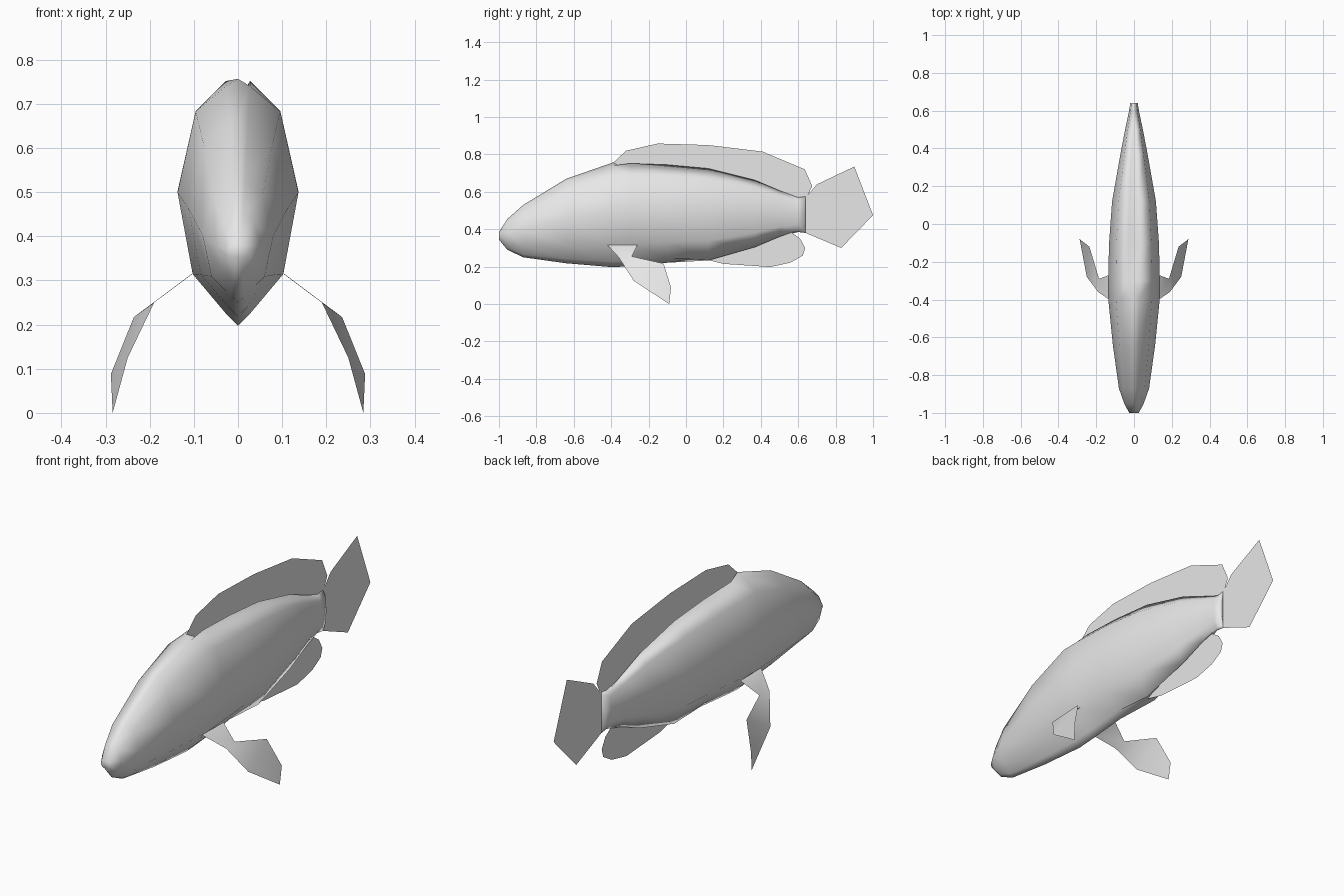
import bpy

if "Cube" in bpy.data.objects:
    bpy.data.objects.remove(bpy.data.objects["Cube"])

# One plain grey for the whole fish
GREY = (0.8, 0.8, 0.8, 1)
grey = bpy.data.materials.new("pale_grey")
grey.use_nodes = True
grey.diffuse_color = GREY
grey.node_tree.nodes["Principled BSDF"].inputs["Base Color"].default_value = GREY


def make(name, verts, faces, smooth=False):
    mesh = bpy.data.meshes.new(name)
    mesh.from_pydata(verts, [], faces)
    mesh.materials.append(grey)
    for poly in mesh.polygons:
        poly.use_smooth = smooth
    mesh.update()
    obj = bpy.data.objects.new(name, mesh)
    bpy.context.collection.objects.link(obj)
    return obj


# Body stations: y, half width, belly z, back z, back groove depth, belly groove depth
STATIONS = [
    (-1.0, 0.025, 0.345, 0.385, 0, 0),
    (-0.955, 0.05, 0.29, 0.455, 0, 0),
    (-0.87, 0.08, 0.25, 0.53, 0, 0),
    (-0.64, 0.112, 0.218, 0.67, 0, 0),
    (-0.39, 0.137, 0.197, 0.757, 0, 0),
    (-0.3, 0.137, 0.203, 0.757, 0.05, 0),
    (-0.1, 0.132, 0.221, 0.75, 0.06, 0),
    (0.12, 0.116, 0.233, 0.73, 0.06, 0.02),
    (0.37, 0.072, 0.305, 0.667, 0.045, 0.035),
    (0.5, 0.047, 0.36, 0.612, 0.02, 0.02),
    (0.6, 0.026, 0.385, 0.57, 0, 0),
    (0.64, 0.02, 0.38, 0.575, 0, 0),
]


def section(y, w, low, high, dip, rise):
    """Closed ring: centre back, ridge, flank points, keel ridge, centre belly, mirrored."""
    h = high - low
    ridge = high - (0.005 if dip else 0.03 * h)
    keel = low + (0.0 if rise else 0.05 * h)
    half = [(0.2 * w, ridge), (0.7 * w, low + 0.868 * h), (w, low + 0.54 * h),
            (0.75 * w, low + 0.21 * h), (0.2 * w, keel)]
    ring = [(0, high - dip)] + half + [(0, low + rise)]
    ring += [(-x, z) for x, z in reversed(half)]
    return [(x, y, z) for x, z in ring]


rings = [section(*s) for s in STATIONS]
n = len(rings[0])
faces = [(i * n + j, i * n + (j + 1) % n, (i + 1) * n + (j + 1) % n, (i + 1) * n + j)
         for i in range(len(rings) - 1) for j in range(n)]
faces.append(tuple(reversed(range(n))))
faces.append(tuple(range((len(rings) - 1) * n, len(rings) * n)))
make("body", [v for ring in rings for v in ring], faces, smooth=True)


# Thin upright fins on the centre plane, as (y, z) outlines
def flat_fin(name, outline):
    make(name, [(0, y, z) for y, z in outline], [tuple(range(len(outline)))])


flat_fin("back_fin", [
    (-0.39, 0.755), (-0.32, 0.82), (-0.15, 0.858), (0.12, 0.85), (0.41, 0.815),
    (0.635, 0.72), (0.675, 0.63), (0.64, 0.56), (0.5, 0.59), (0.37, 0.62),
    (0.12, 0.67), (-0.1, 0.69), (-0.3, 0.705)])
flat_fin("belly_fin", [
    (0.1, 0.24), (0.2, 0.215), (0.45, 0.198), (0.56, 0.222), (0.625, 0.26),
    (0.637, 0.3), (0.61, 0.35), (0.56, 0.385), (0.37, 0.34), (0.12, 0.253)])
flat_fin("tail_fin", [
    (0.64, 0.38), (0.83, 0.3), (1.0, 0.475), (0.9, 0.735), (0.7, 0.64), (0.64, 0.57)])

# Bent side fins, mirrored
SIDE_FIN = [(0.103, -0.42, 0.315), (0.105, -0.26, 0.315), (0.185, -0.29, 0.255),
            (0.19, -0.36, 0.25), (0.236, -0.12, 0.217), (0.25, -0.28, 0.125),
            (0.288, -0.08, 0.088), (0.284, -0.09, 0.0)]
for name, side in (("left_side_fin", 1), ("right_side_fin", -1)):
    make(name, [(side * x, y, z) for x, y, z in SIDE_FIN],
         [(0, 1, 2, 3), (3, 2, 4, 5), (5, 4, 6, 7)], smooth=True)
